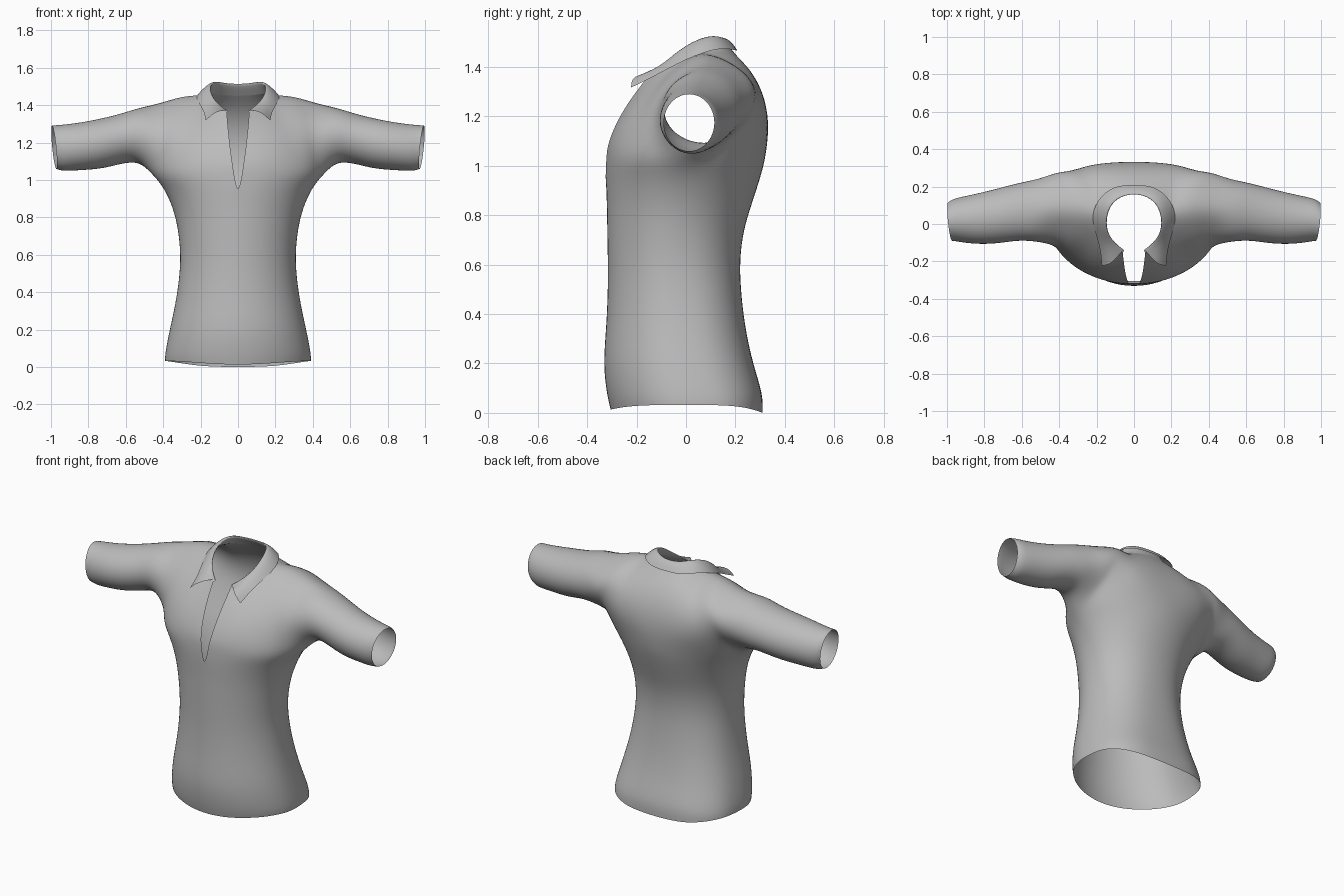
import bpy, bmesh
from math import sin, cos, pi
from mathutils import Vector

cube = bpy.data.objects.get("Cube")
if cube:
    bpy.data.objects.remove(cube)

fabric = bpy.data.materials.new("grey_fabric")
fabric.use_nodes = True
grey = (0.5, 0.5, 0.5, 1)
fabric.diffuse_color = grey
fabric.node_tree.nodes["Principled BSDF"].inputs["Base Color"].default_value = grey

HALF = 12      # columns from centre front to centre back
SIDE = HALF // 2
ROWS = 5       # rows from armpit to shoulder


def add_faces(bm, loops, closed=False):
    """Join neighbouring loops of vertices with quads."""
    for low, high in zip(loops, loops[1:]):
        count = len(low)
        for i in range(count if closed else count - 1):
            k = (i + 1) % count
            bm.faces.new((low[i], low[k], high[k], high[i]))


def counter_smoothing(bm):
    """Push cage points out so the subdivided surface meets the measured shape."""
    moves = {}
    for v in bm.verts:
        rim = [e for e in v.link_edges if e.is_boundary]
        if len(v.link_edges) < 3:
            continue
        edges, pull = (rim, 0.33) if rim else (v.link_edges, 0.55)
        mean = sum((e.other_vert(v).co for e in edges), Vector()) / len(edges)
        moves[v] = (v.co - mean) * pull
    for v, move in moves.items():
        v.co += move


def finish(bm, name):
    """Weld the halves, face outward and make a smooth subdivided object."""
    bmesh.ops.remove_doubles(bm, verts=bm.verts, dist=0.002)
    counter_smoothing(bm)
    bmesh.ops.recalc_face_normals(bm, faces=bm.faces)
    rear = max(bm.faces, key=lambda f: f.calc_center_median().y)
    if rear.normal.y < 0:
        bmesh.ops.reverse_faces(bm, faces=bm.faces)
    for face in bm.faces:
        face.smooth = True
    mesh = bpy.data.meshes.new(name)
    bm.to_mesh(mesh)
    bm.free()
    mesh.materials.append(fabric)
    obj = bpy.data.objects.new(name, mesh)
    bpy.context.collection.objects.link(obj)
    sub = obj.modifiers.new("smooth_cloth", "SUBSURF")
    sub.levels = sub.render_levels = 2
    sub.boundary_smooth = "PRESERVE_CORNERS"


# Torso rings: height, half width, front, back
torso = [
    (.02, .39, -.305, .31), (.08, .388, -.32, .308), (.2, .365, -.333, .272),
    (.35, .333, -.323, .24), (.5, .313, -.317, .223), (.62, .31, -.317, .22),
    (.74, .323, -.319, .235), (.85, .35, -.321, .268), (.96, .4, -.325, .303),
    (1.04, .455, -.322, .322),
]
# Sleeve rings: distance out, front, back, bottom, top
sleeve = [
    (.53, -.095, .238, 1.09, 1.385), (.62, -.09, .219, 1.086, 1.357),
    (.72, -.103, .193, 1.062, 1.332), (.82, -.108, .168, 1.053, 1.312),
    (.91, -.1, .148, 1.048, 1.299), (.955, -.094, .134, 1.05, 1.294),
    (.983, -.09, .115, 1.059, 1.29),
]
# Neckline from centre back to the placket, then the shoulder line
neck = [
    (0, .2, 1.45), (.08, .188, 1.453), (.145, .13, 1.463), (.178, .05, 1.463),
    (.16, -.04, 1.42), (.11, -.11, 1.385), (.06, -.155, 1.36),
]
shoulder = [(.29, .08, 1.453), (.42, .09, 1.417)]
# Points that bow the chest and back panels outward
chest_bow = [
    (.045, -.31, 1.17), (.13, -.3, 1.19), (.22, -.265, 1.23),
    (.29, -.21, 1.3), (.36, -.19, 1.33), (.42, -.2, 1.3),
]
back_bow = [
    (.42, .46, 1.3), (.37, .44, 1.36), (.3, .43, 1.36),
    (.24, .4, 1.32), (.13, .38, 1.3), (0, .37, 1.3),
]
front_top = neck[:2:-1] + shoulder
back_top = shoulder[::-1] + neck[3::-1]


def torso_ring(z, width, front, back):
    """Round in front; the back grows boxier towards the hem."""
    mid, depth = (front + back) / 2, (back - front) / 2
    points = []
    for j in range(HALF + 1):
        s, c = abs(sin(pi * j / HALF)), -cos(pi * j / HALF)
        power = min(1, .72 + .28 * z) if j > SIDE else 1
        y = depth * abs(c) ** power * (1 if c > 0 else -1)
        points.append(Vector((width * s ** power if 0 < j < HALF else 0, mid + y, z)))
    return points


def bow(a, b, c, t):
    return a * (1 - t) ** 2 + Vector(b) * 2 * t * (1 - t) + Vector(c) * t * t


def build_half(bm, s):
    def put(p):
        return bm.verts.new((s * p[0], p[1], p[2]))

    rings = [torso_ring(*row) for row in torso]
    # Hem dips at front and back
    for p in rings[0]:
        dip = .02 if p.y < 0 else .032
        p.z = .032 - dip * min(1, abs(p.y) / .31) ** 4
    rings[-2][0].z -= .02       # foot of the placket
    rings[-1][0].x = .022       # placket starts to open
    rings[-1][SIDE].x += .015   # armpit
    loops = [[put(p) for p in ring] for ring in rings]
    add_faces(bm, loops)

    # Chest and back panels rise to the neckline and shoulder line
    def panel(first, bows, tops):
        grid = [loops[-1][first:first + SIDE]]
        for r in range(1, ROWS + 1):
            grid.append([put(bow(rings[-1][first + i], bows[i], tops[i], r / ROWS))
                         for i in range(SIDE)])
        return grid

    chest = panel(0, chest_bow, front_top)
    back = panel(SIDE + 1, back_bow, back_top)
    for i in range(3):
        back[-1][i] = chest[-1][SIDE - 1 - i]   # shared shoulder seam
    add_faces(bm, chest)
    add_faces(bm, back)

    # Sleeve grows from the armhole
    hole = [loops[-1][SIDE]] + [row[-1] for row in chest]
    hole += [row[0] for row in back[-2::-1]]
    tube = [hole]
    for n, (x, front, rear, low, top) in enumerate(sleeve):
        ring = []
        tilt = .1 if n >= len(sleeve) - 2 else 0
        for i in range(len(hole)):
            a = 2 * pi * i / len(hole)
            dy = -sin(a) * (rear - front) / 2
            dz = -cos(a) * (top - low) / 2
            ring.append(put((x + tilt * (dy + dz), (front + rear) / 2 + dy,
                             (low + top) / 2 + dz)))
        tube.append(ring)
    add_faces(bm, tube, closed=True)
    # Loose points replaced by the shared seam
    bmesh.ops.delete(bm, geom=[v for v in bm.verts if not v.link_faces], context="VERTS")


# Shirt body with sleeves
bm = bmesh.new()
for side in (1, -1):
    build_half(bm, side)
finish(bm, "shirt_body")

# Folded collar: stand rises to the fold, then the leaf falls outward
fold = [
    (0, .153, 1.513), (.066, .138, 1.518), (.118, .095, 1.527), (.14, .02, 1.5),
    (.132, -.05, 1.45), (.097, -.1, 1.405), (.056, -.135, 1.372),
]
edge = [
    (0, .206, 1.467), (.1, .198, 1.467), (.18, .14, 1.475), (.22, .05, 1.45),
    (.207, -.04, 1.41), (.182, -.13, 1.362), (.172, -.222, 1.317),
]
leaf = [(Vector(a) + Vector(b)) / 2 + Vector((0, 0, .015)) for a, b in zip(fold, edge)]
leaf[-1] = Vector((.12, -.21, 1.362))
bm = bmesh.new()
for side in (1, -1):
    add_faces(bm, [[bm.verts.new((side * p[0], p[1], p[2])) for p in row]
                   for row in (neck, fold, leaf, edge)])
finish(bm, "collar")
